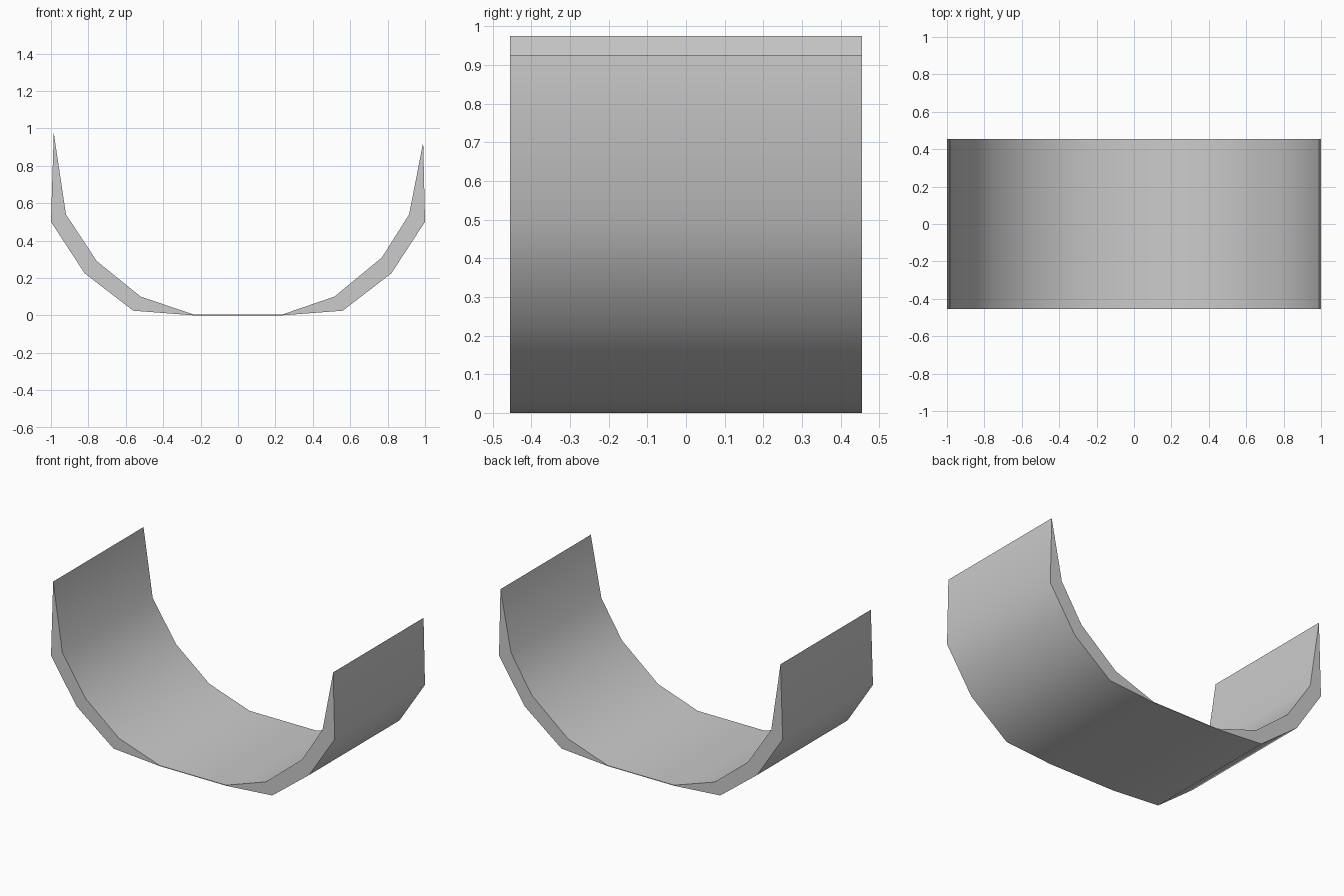
import bpy, bmesh

if "Cube" in bpy.data.objects:
    bpy.data.objects.remove(bpy.data.objects["Cube"])

HALF_DEPTH = 0.455
ROWS = 3

# Cross-section of the curved shell, left tip to right tip (x, z)
outer = [(-0.985, 0.975), (-1.0, 0.5), (-0.82, 0.225), (-0.56, 0.025), (-0.235, 0.0),
         (0.235, 0.0), (0.56, 0.025), (0.82, 0.225), (1.0, 0.5), (0.99, 0.925)]
inner = [(-0.92, 0.54), (-0.755, 0.29), (-0.52, 0.10), (-0.235, 0.004),
         (0.235, 0.004), (0.515, 0.10), (0.77, 0.31), (0.915, 0.54)]

bm = bmesh.new()

# Rings of the profile along the depth
rings = []
for r in range(ROWS + 1):
    y = -HALF_DEPTH + 2 * HALF_DEPTH * r / ROWS
    lower = [bm.verts.new((x, y, z)) for x, z in outer]
    upper = [lower[0]] + [bm.verts.new((x, y, z)) for x, z in inner] + [lower[-1]]
    rings.append((lower, upper))

# Outer and inner skins
for a, b in zip(rings, rings[1:]):
    for side in (0, 1):
        for i in range(len(outer) - 1):
            bm.faces.new((a[side][i], a[side][i + 1], b[side][i + 1], b[side][i]))

# End caps: each spans the gap between the two skins
for lower, upper in (rings[0], rings[-1]):
    for i in range(len(outer) - 1):
        loop = [lower[i], lower[i + 1], upper[i + 1], upper[i]]
        bm.faces.new(list(dict.fromkeys(loop)))

bmesh.ops.recalc_face_normals(bm, faces=bm.faces)
mesh = bpy.data.meshes.new("curved_shell")
bm.to_mesh(mesh)
bm.free()

shell = bpy.data.objects.new("curved_shell", mesh)
bpy.context.collection.objects.link(shell)
bpy.context.view_layer.objects.active = shell
shell.select_set(True)
bpy.ops.object.shade_smooth_by_angle(angle=0.75)
